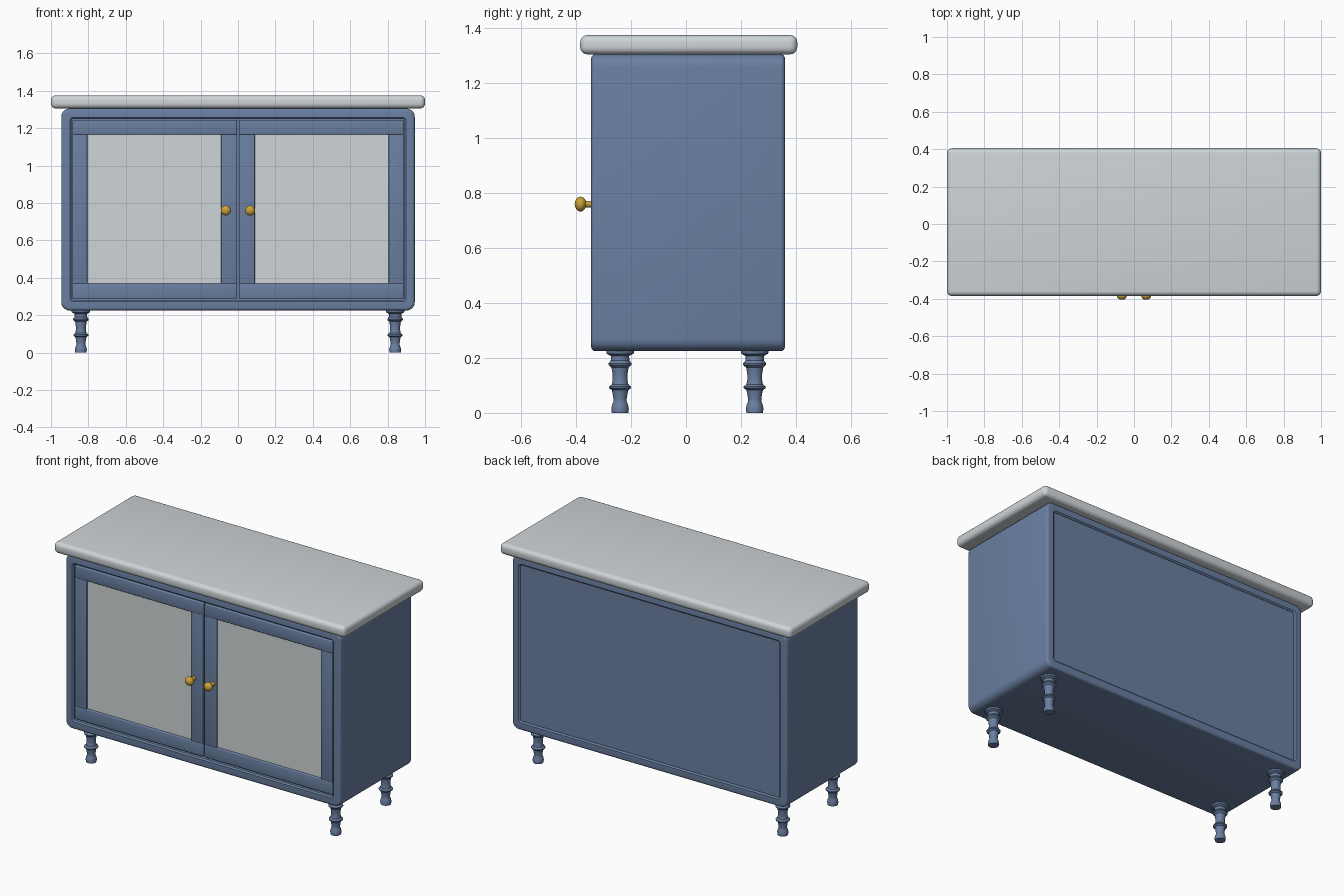
import bpy, bmesh, math

if "Cube" in bpy.data.objects:
    bpy.data.objects.remove(bpy.data.objects["Cube"])


def material(name, rgb):
    m = bpy.data.materials.new(name)
    m.diffuse_color = (*rgb, 1)
    m.use_nodes = True
    m.node_tree.nodes["Principled BSDF"].inputs["Base Color"].default_value = m.diffuse_color
    return m


BLUE = material("blue paint", (0.145, 0.215, 0.36))
GREY = material("pale grey", (0.62, 0.66, 0.68))
GOLD = material("brass", (0.60, 0.37, 0.04))


def finish(name, bm, mat):
    bmesh.ops.recalc_face_normals(bm, faces=bm.faces)
    me = bpy.data.meshes.new(name)
    bm.to_mesh(me)
    bm.free()
    ob = bpy.data.objects.new(name, me)
    bpy.context.collection.objects.link(ob)
    me.materials.append(mat)
    bpy.ops.object.select_all(action='DESELECT')
    ob.select_set(True)
    bpy.context.view_layer.objects.active = ob
    bpy.ops.object.shade_smooth_by_angle(angle=math.radians(35))
    return ob


def box(name, x, y, z, mat, bevel=0.0, segs=3):
    bm = bmesh.new()
    bmesh.ops.create_cube(bm, size=1)
    for v in bm.verts:
        for i, (a, b) in enumerate((x, y, z)):
            v.co[i] = a if v.co[i] < 0 else b
    if bevel:
        bmesh.ops.bevel(bm, geom=bm.edges[:], offset=bevel, segments=segs,
                        profile=0.5, affect='EDGES')
    return finish(name, bm, mat)


def lathe(name, profile, loc, mat, axis='Z', n=24):
    # profile is (radius, distance along axis); 'Y' points along -y
    bm = bmesh.new()
    rings = []
    for r, h in profile:
        ring = []
        for i in range(n):
            a = 2 * math.pi * i / n
            c, s = r * math.cos(a), r * math.sin(a)
            p = (c, s, h) if axis == 'Z' else (c, -h, s)
            ring.append(bm.verts.new([p[k] + loc[k] for k in range(3)]))
        rings.append(ring)
    for a, b in zip(rings, rings[1:]):
        for i in range(n):
            j = (i + 1) % n
            bm.faces.new((a[i], a[j], b[j], b[i]))
    bm.faces.new(rings[0])
    bm.faces.new(rings[-1])
    return finish(name, bm, mat)


def rounded_loop(inset, radius, y):
    # rounded rectangle in the x-z plane
    x, z0, z1 = 0.945 - inset, 0.225 + inset, 1.305 - inset
    pts = []
    for q, (cx, cz) in enumerate(((x - radius, z1 - radius), (-x + radius, z1 - radius),
                                  (-x + radius, z0 + radius), (x - radius, z0 + radius))):
        for k in range(7):
            a = math.pi / 2 * (q + k / 6)
            pts.append((cx + radius * math.cos(a), y, cz + radius * math.sin(a)))
    return pts


# cabinet body: rounded frame swept around an open front and back
Y0, Y1, B, W, C = -0.345, 0.36, 0.015, 0.055, 0.045
front = [(W, 0.012, Y0 + 0.15), (W, 0.012, Y0 + 0.008), (W - 0.008, 0.018, Y0)]
front += [(B - B * math.sin(t), C - B + B * math.sin(t), Y0 + B - B * math.cos(t))
          for t in [math.pi / 2 * k / 4 for k in range(5)]]
sections = front + [(d, r, Y0 + Y1 - y) for d, r, y in reversed(front)]
bm = bmesh.new()
loops = [[bm.verts.new(p) for p in rounded_loop(*s)] for s in sections]
for a, b in zip(loops, loops[1:] + loops[:1]):
    for i in range(len(a)):
        j = (i + 1) % len(a)
        bm.faces.new((a[i], a[j], b[j], b[i]))
finish("cabinet_body", bm, BLUE)

# back panel and worktop
box("back_panel", (-0.90, 0.90), (0.33, 0.35), (0.27, 1.26), BLUE)
box("worktop", (-1, 1), (-0.385, 0.405), (1.305, 1.375), GREY, 0.026, 5)
# dark-gap backing behind the doors
box("door_backing", (-0.90, 0.90), (-0.30, -0.28), (0.27, 1.26), BLUE)

# doors, legs and knobs, mirrored left and right
LEG = [(0.030, 0), (0.032, 0.015), (0.029, 0.03), (0.024, 0.042), (0.024, 0.05),
       (0.028, 0.075), (0.030, 0.083), (0.040, 0.09), (0.040, 0.096), (0.030, 0.104),
       (0.027, 0.12), (0.027, 0.14), (0.031, 0.165), (0.042, 0.175), (0.042, 0.18),
       (0.034, 0.19), (0.033, 0.207), (0.048, 0.215), (0.050, 0.219), (0.050, 0.23)]
KNOB = [(0.016, -0.05), (0.012, 0), (0.012, 0.018)]
KNOB += [(0.027 * math.sin(t), 0.039 - 0.021 * math.cos(t))
         for t in [math.pi * (0.16 + 0.83 * k / 12) for k in range(13)]]
for s, side in ((-1, "left"), (1, "right")):
    def span(a, b):
        return tuple(sorted((s * a, s * b)))
    for nm, z in (("top", (1.165, 1.243)), ("bottom", (0.288, 0.37))):
        box(f"{side}_door_{nm}_rail", span(0.005, 0.885), (-0.338, -0.30), z, BLUE, 0.006)
    for nm, x in (("inner", (0.005, 0.09)), ("outer", (0.805, 0.885))):
        box(f"{side}_door_{nm}_stile", span(*x), (-0.336, -0.30), (0.36, 1.175), BLUE, 0.003)
    box(f"{side}_door_pane", span(0.08, 0.815), (-0.328, -0.305), (0.36, 1.175), GREY)
    lathe(f"{side}_knob", KNOB, (s * 0.065, -0.345, 0.76), GOLD, 'Y')
    for nm, y in (("front", -0.24), ("back", 0.25)):
        lathe(f"{nm}_{side}_leg", LEG, (s * 0.84, y, 0), BLUE)
